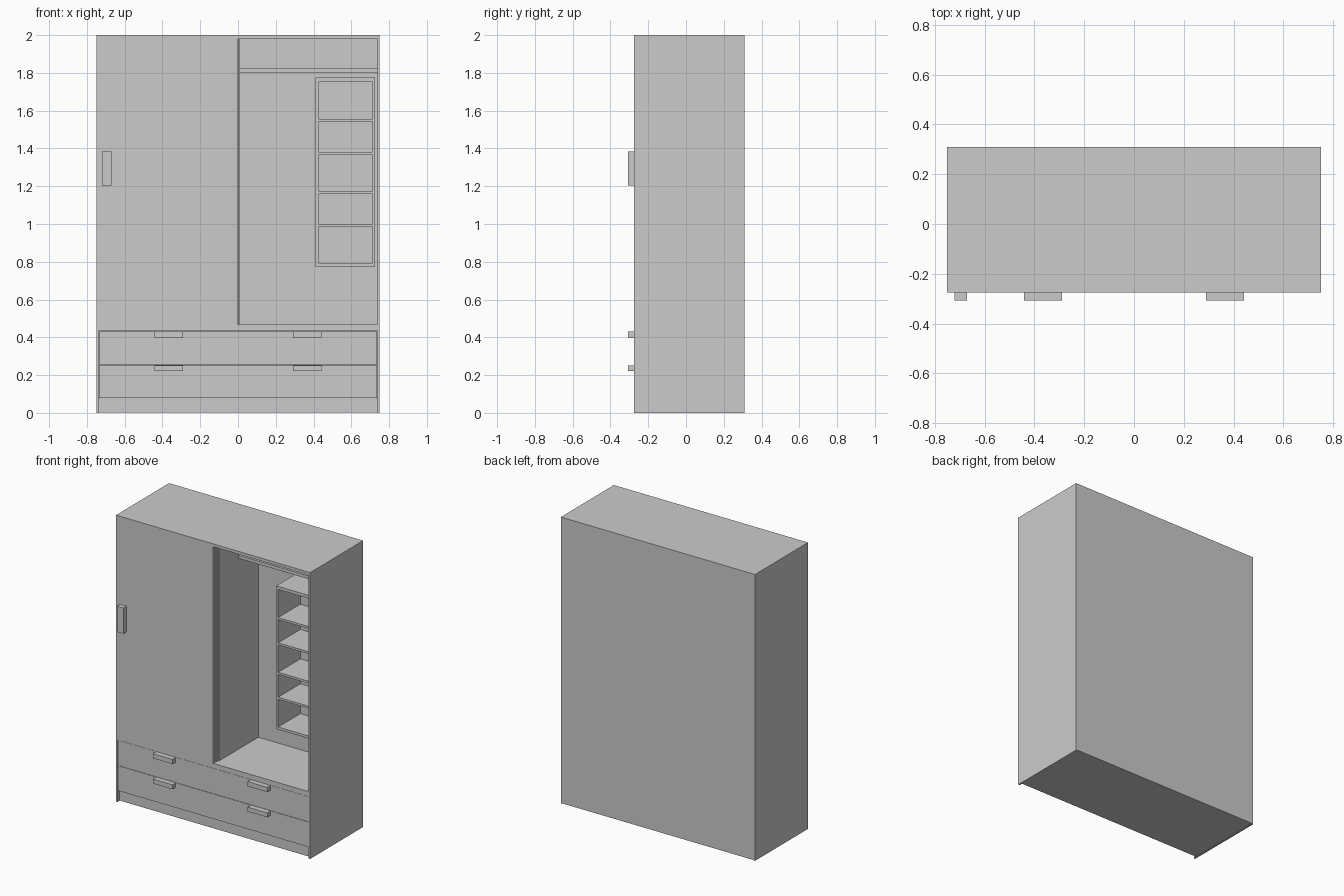
import bpy, bmesh
from mathutils import Vector

if "Cube" in bpy.data.objects:
    bpy.data.objects.remove(bpy.data.objects["Cube"])


def box(name, x, y, z):
    """Box from (min, max) ranges on each axis."""
    bm = bmesh.new()
    bmesh.ops.create_cube(bm, size=1)
    for v in bm.verts:
        v.co = Vector([r[0] if c < 0 else r[1] for c, r in zip(v.co, (x, y, z))])
    mesh = bpy.data.meshes.new(name)
    bm.to_mesh(mesh)
    bm.free()
    ob = bpy.data.objects.new(name, mesh)
    bpy.context.collection.objects.link(ob)
    return ob


FRONT, BACK, INNER_BACK = -0.275, 0.31, 0.21
W, T = 0.75, 0.012

# Carcass
for side, s in (("left", -1), ("right", 1)):
    box(side + "_side_panel", sorted((s * (W - T), s * W)), (FRONT, BACK), (0, 2))
inner = (-W + T, W - T)
box("top_panel", inner, (FRONT, BACK), (1.98, 2))
box("back_panel", inner, (INNER_BACK, BACK), (0.003, 1.98))
box("compartment_floor", inner, (FRONT, INNER_BACK), (0.433, 0.467))
box("base", inner, (-0.255, INNER_BACK), (0.003, 0.078))
box("centre_divider", (-0.01, 0.01), (-0.222, INNER_BACK), (0.467, 1.98))

# Sliding doors, both on the left with the right-hand one behind
box("front_sliding_door", (-W + T, 0), (FRONT, -0.252), (0.45, 1.982))
box("rear_sliding_door", (-W + T, 0.004), (-0.247, -0.227), (0.467, 1.98))
box("door_handle", (-0.72, -0.67), (-0.308, FRONT), (1.205, 1.385))

# Drawers with a pair of handles each
for name, z0, z1, h0, h1 in (("lower", 0.079, 0.253, 0.221, 0.252),
                             ("upper", 0.255, 0.431, 0.397, 0.43)):
    box(name + "_drawer_front", (-0.737, 0.737), (FRONT + 0.002, -0.252), (z0, z1))
    for side, s in (("left", -1), ("right", 1)):
        box(f"{name}_drawer_handle_{side}", sorted((s * 0.29, s * 0.442)),
            (-0.308, FRONT + 0.002), (h0, h1))

# Clothes rails
box("right_clothes_rail", (0.01, W - T), (-0.01, 0.01), (1.8, 1.822))
box("left_clothes_rail", (-W + T, -0.01), (-0.01, 0.01), (1.8, 1.822))

# Shelf organiser
oy = (-0.165, 0.09)
box("organiser_left_side", (0.411, 0.426), oy, (0.775, 1.775))
box("organiser_right_side", (0.711, 0.726), oy, (0.775, 1.775))
box("organiser_back", (0.426, 0.711), (0.08, 0.09), (0.775, 1.775))
for i, (a, b) in enumerate(((0.775, 0.793), (0.986, 1.001), (1.16, 1.175),
                            (1.366, 1.381), (1.542, 1.557), (1.753, 1.775))):
    box(f"organiser_shelf_{i + 1}", (0.426, 0.711), (oy[0], 0.08), (a, b))
